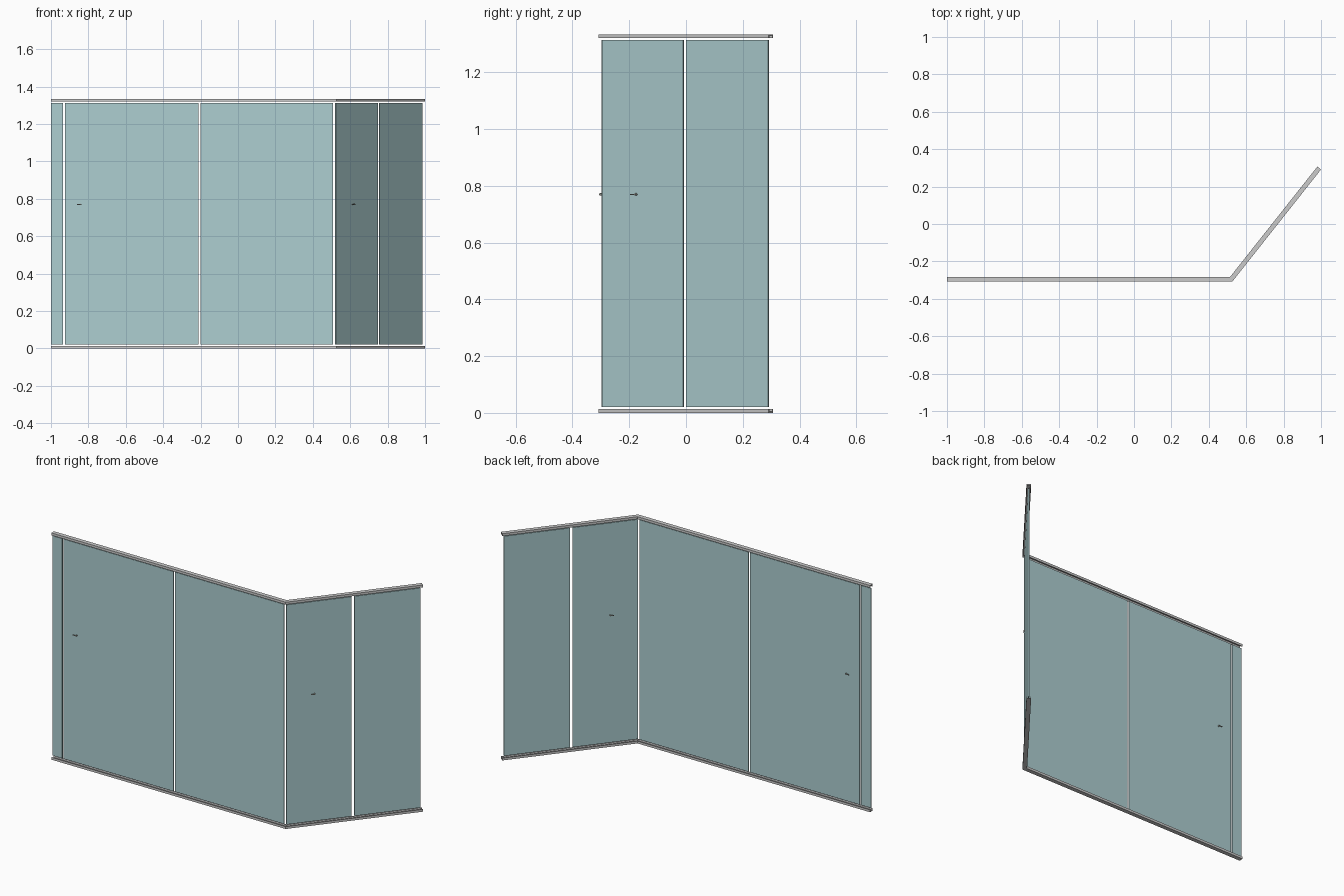
import bpy, bmesh, math
from mathutils import Vector, Matrix

if "Cube" in bpy.data.objects:
    bpy.data.objects.remove(bpy.data.objects["Cube"])

TOP = 1.334
CORNER = Vector((0.52, -0.295, 0))
START = Vector((-1.0, -0.295, 0))
END = Vector((0.99, 0.299, 0))
ANGLE = math.atan2(END.y - CORNER.y, END.x - CORNER.x)


def material(name, color):
    m = bpy.data.materials.new(name)
    m.diffuse_color = color
    m.use_nodes = True
    m.node_tree.nodes["Principled BSDF"].inputs["Base Color"].default_value = m.diffuse_color
    return m


glass_mat = material("tinted_glass", (0.42, 0.62, 0.64, 1))
metal_mat = material("handle_metal", (0.4, 0.42, 0.38, 1))


def finish(bm, name, mat=None):
    bmesh.ops.recalc_face_normals(bm, faces=bm.faces)
    me = bpy.data.meshes.new(name)
    bm.to_mesh(me)
    bm.free()
    ob = bpy.data.objects.new(name, me)
    bpy.context.collection.objects.link(ob)
    if mat:
        me.materials.append(mat)
    return ob


def frame(angled):
    # wing frame: local x runs along the wing, local y is its thickness
    if angled:
        return Matrix.Translation(CORNER) @ Matrix.Rotation(ANGLE, 4, 'Z')
    return Matrix.Translation((0, CORNER.y, 0))


def add_box(bm, center, size):
    bmesh.ops.create_cube(bm, size=1, matrix=Matrix.Translation(center) @ Matrix.Diagonal((*size, 1)))


# Channel rail swept along the bent path with a mitred corner
def rail(name, base, flip):
    h, w, wall, depth = 0.014, 0.0125, 0.004, 0.009
    profile = [(-w, 0), (-w, h), (-w + wall, h), (-w + wall, h - depth),
               (w - wall, h - depth), (w - wall, h), (w, h), (w, 0)]
    half = ANGLE / 2
    n0 = Vector((0, 1, 0))
    n1 = Vector((-math.sin(half), math.cos(half), 0)) / math.cos(half)
    n2 = Vector((-math.sin(ANGLE), math.cos(ANGLE), 0))
    bm = bmesh.new()
    rings = [[bm.verts.new(p + n * a + Vector((0, 0, base + (-z if flip else z))))
              for a, z in profile]
             for p, n in ((START, n0), (CORNER, n1), (END, n2))]
    k = len(profile)
    for r, s in zip(rings, rings[1:]):
        for i in range(k):
            j = (i + 1) % k
            bm.faces.new((r[i], r[j], s[j], s[i]))
    bm.faces.new(rings[0])
    bm.faces.new(rings[-1])
    finish(bm, name)


rail("bottom_rail", 0, False)
rail("top_rail", TOP, True)

# Glass panels, given as start and end along each wing
panels = [("fixed_side_panel", False, -1.0, -0.936),
          ("front_panel_left", False, -0.926, -0.211),
          ("front_panel_right", False, -0.201, 0.508),
          ("angled_panel_near", True, 0.001, 0.364),
          ("angled_panel_far", True, 0.379, 0.746)]
for name, angled, a, b in panels:
    bm = bmesh.new()
    add_box(bm, ((a + b) / 2, 0, 0.667), (b - a, 0.006, 1.292))
    finish(bm, name, glass_mat).matrix_world = frame(angled)

# Small lever handles on both faces of two doors
for name, angled, x in (("front_handle", False, -0.848), ("angled_handle", True, 0.148)):
    bm = bmesh.new()
    for s in (-1, 1):
        rot = Matrix.Rotation(math.pi / 2, 4, 'X')
        bmesh.ops.create_cone(bm, cap_ends=True, segments=16, radius1=0.004, radius2=0.004, depth=0.007,
                              matrix=Matrix.Translation((x + 0.008, s * 0.0065, 0.77)) @ rot)
        add_box(bm, (x - 0.001, s * 0.0105, 0.77), (0.024, 0.003, 0.004))
    finish(bm, name, metal_mat).matrix_world = frame(angled)
